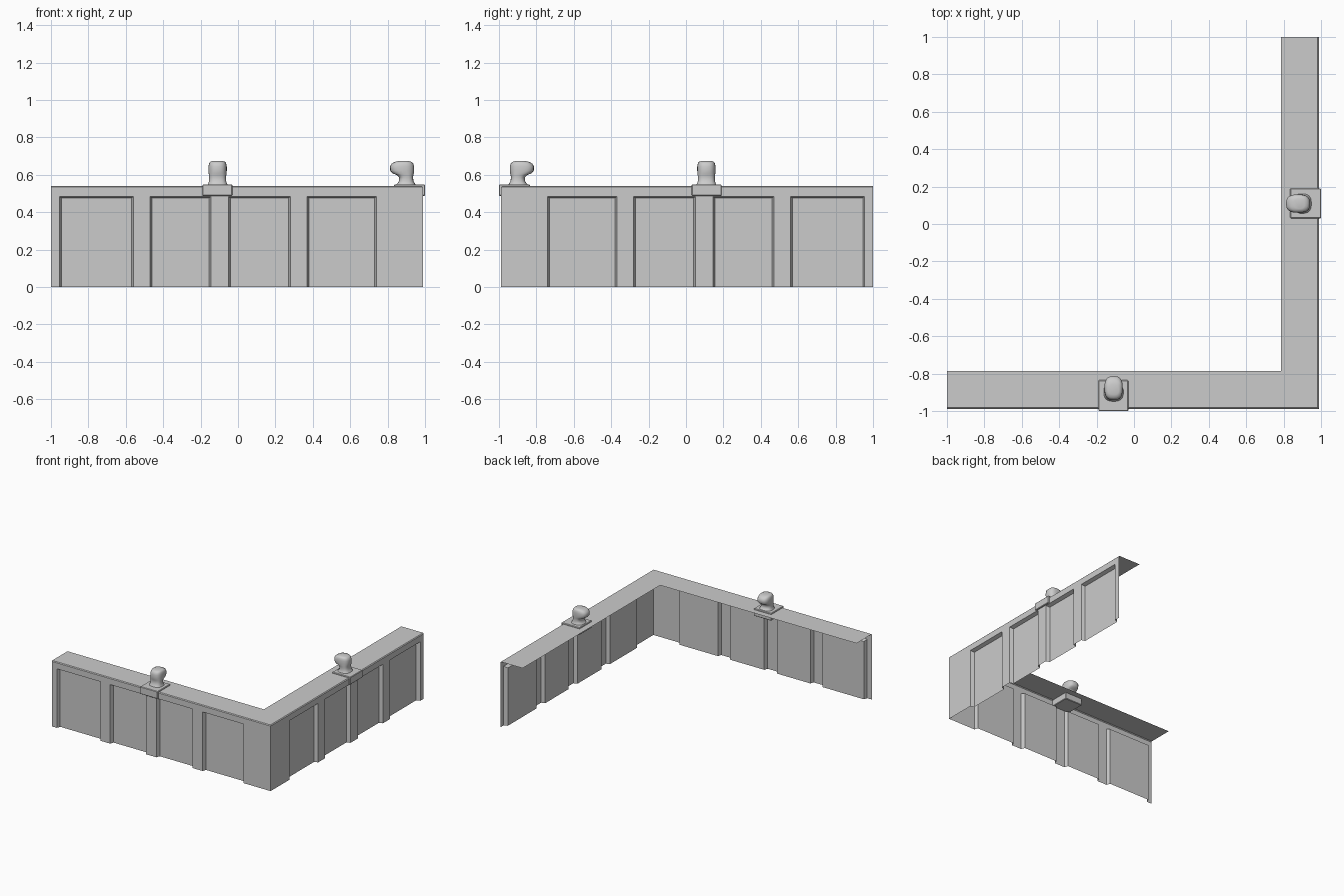
import bpy, bmesh, math

if "Cube" in bpy.data.objects:
    bpy.data.objects.remove(bpy.data.objects["Cube"])

OUT, IN, TOP = -0.988, -0.785, 0.54      # outer face, inner cap edge, cap height
DEPTH, BEV, CH = 0.03, 0.01, 0.006       # panel recess, panel bevel, cap chamfer
PANEL_TOP = 0.485
PANELS = [(-0.955, -0.56), (-0.47, -0.145), (-0.05, 0.28), (0.37, 0.74)]


class Part:
    """Mesh builder; mirrored parts are reflected across the corner diagonal."""
    def __init__(self, name, mirrored):
        self.name, self.m, self.bm = name, mirrored, bmesh.new()

    def face(self, *pts):
        if self.m:
            pts = [(-y, -x, z) for x, y, z in reversed(pts)]
        self.bm.faces.new([self.bm.verts.new(p) for p in pts])

    def finish(self, smooth=None):
        bmesh.ops.remove_doubles(self.bm, verts=self.bm.verts, dist=1e-5)
        me = bpy.data.meshes.new(self.name)
        self.bm.to_mesh(me)
        self.bm.free()
        ob = bpy.data.objects.new(self.name, me)
        bpy.context.collection.objects.link(ob)
        if smooth:
            bpy.ops.object.select_all(action='DESELECT')
            ob.select_set(True)
            bpy.context.view_layer.objects.active = ob
            bpy.ops.object.shade_smooth_by_angle(angle=math.radians(smooth))
        return ob


def wall(side, m):
    p = Part(side + "_quay_wall", m)
    end = -OUT

    def front(a, b, z0, z1):
        p.face((a, OUT, z0), (b, OUT, z0), (b, OUT, z1), (a, OUT, z1))

    # ribs between the panels
    stops = [-1] + [v for pair in PANELS for v in pair] + [end]
    for a, b in zip(stops[::2], stops[1::2]):
        front(a, b, 0, PANEL_TOP)
        front(a, b, PANEL_TOP, TOP - CH)
    # recessed panels with sloped sides and head
    y, zt = OUT + DEPTH, PANEL_TOP - BEV
    for a, b in PANELS:
        c, d = a + BEV, b - BEV
        front(a, b, PANEL_TOP, TOP - CH)
        p.face((c, y, 0), (d, y, 0), (d, y, zt), (c, y, zt))
        p.face((a, OUT, 0), (c, y, 0), (c, y, zt), (a, OUT, PANEL_TOP))
        p.face((d, y, 0), (b, OUT, 0), (b, OUT, PANEL_TOP), (d, y, zt))
        p.face((c, y, zt), (d, y, zt), (b, OUT, PANEL_TOP), (a, OUT, PANEL_TOP))
    # chamfered edge and flat cap, mitred at the corner
    e = OUT + CH
    p.face((-1, OUT, TOP - CH), (end, OUT, TOP - CH), (-e, e, TOP), (-1, e, TOP))
    p.face((-1, e, TOP), (-e, e, TOP), (-IN, IN, TOP), (-1, IN, TOP))
    p.finish()


def block(side, m):
    # mooring block set into the cap
    p = Part(side + "_bollard_block", m)
    x0, x1, y0, y1, z0, z1 = -0.19, -0.03, -1.0, -0.835, 0.488, 0.549
    lo = [(x0, y0, z0), (x1, y0, z0), (x1, y1, z0), (x0, y1, z0)]
    hi = [(x, y, z1) for x, y, _ in lo]
    p.face(*hi)
    p.face(*reversed(lo))
    for i in range(4):
        j = (i + 1) % 4
        p.face(lo[i], lo[j], hi[j], hi[i])
    ob = p.finish()
    bev = ob.modifiers.new("edge", 'BEVEL')
    bev.width, bev.segments = 0.004, 1


def bollard(side, m):
    # lofted stem and hooked head: (z, outer y, inner y, half width)
    p = Part(side + "_bollard", m)
    rings = [(0.546, -0.95, -0.845, 0.054), (0.554, -0.946, -0.852, 0.050),
             (0.566, -0.938, -0.861, 0.046), (0.588, -0.936, -0.861, 0.045),
             (0.600, -0.938, -0.846, 0.047), (0.608, -0.940, -0.826, 0.048),
             (0.622, -0.942, -0.814, 0.049), (0.645, -0.941, -0.813, 0.049),
             (0.660, -0.937, -0.822, 0.046), (0.669, -0.928, -0.838, 0.041),
             (0.674, -0.912, -0.858, 0.028)]
    n = 24

    def ring(z, ya, yb, w):
        pts = []
        for i in range(n):
            t = 2 * math.pi * i / n
            c, s = math.cos(t), math.sin(t)
            sq = lambda v: math.copysign(abs(v) ** 0.75, v)
            pts.append((-0.109 + w * sq(c), (ya + yb) / 2 + (yb - ya) / 2 * sq(s), z))
        return pts

    loops = [ring(*r) for r in rings]
    for a, b in zip(loops, loops[1:]):
        for i in range(n):
            j = (i + 1) % n
            p.face(a[i], a[j], b[j], b[i])
    p.face(*loops[-1])
    p.finish(smooth=60)


for side, mirrored in (("front", False), ("right", True)):
    wall(side, mirrored)
    block(side, mirrored)
    bollard(side, mirrored)
